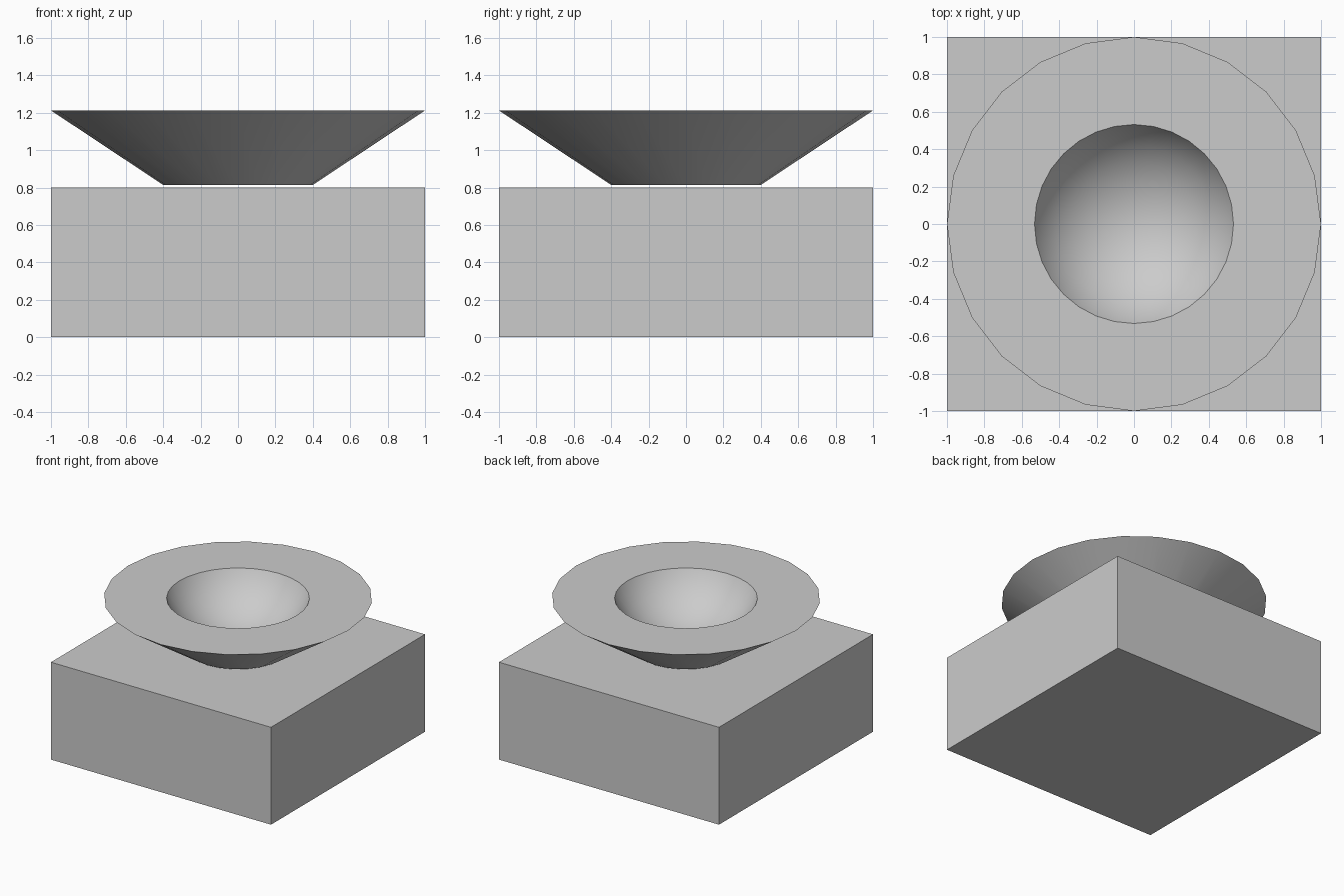
import bpy, math

if "Cube" in bpy.data.objects:
    bpy.data.objects.remove(bpy.data.objects["Cube"])

BASE_H = 0.8
BOWL_BOTTOM, BOWL_TOP = 0.814, 1.212
HOLLOW_R, RIM_R = 0.6, 0.535


def apply_smooth(obj):
    bpy.ops.object.select_all(action='DESELECT')
    obj.select_set(True)
    bpy.context.view_layer.objects.active = obj
    bpy.ops.object.shade_smooth_by_angle(angle=math.radians(30))


# Square base block
bpy.ops.mesh.primitive_cube_add(size=1, location=(0, 0, BASE_H / 2))
base = bpy.context.object
base.name = "base_block"
base.scale = (2, 2, BASE_H)
bpy.ops.object.transform_apply(location=False, rotation=False, scale=True)

# Flared bowl: inverted 24-sided frustum floating just above the base
bpy.ops.mesh.primitive_cone_add(vertices=24, radius1=0.4, radius2=1.0,
                                depth=BOWL_TOP - BOWL_BOTTOM,
                                location=(0, 0, (BOWL_TOP + BOWL_BOTTOM) / 2))
bowl = bpy.context.object
bowl.name = "bowl"

# Round hollow: sphere whose lower cap cuts the rim circle
centre_z = BOWL_TOP + math.sqrt(HOLLOW_R ** 2 - RIM_R ** 2)
bpy.ops.mesh.primitive_uv_sphere_add(segments=32, ring_count=16, radius=HOLLOW_R,
                                     location=(0, 0, centre_z))
cutter = bpy.context.object
cutter.name = "hollow_cutter"

cut = bowl.modifiers.new("hollow", 'BOOLEAN')
cut.operation = 'DIFFERENCE'
cut.solver = 'EXACT'
cut.object = cutter
bpy.context.view_layer.objects.active = bowl
bpy.ops.object.modifier_apply(modifier=cut.name)
bpy.data.objects.remove(cutter, do_unlink=True)

apply_smooth(bowl)
